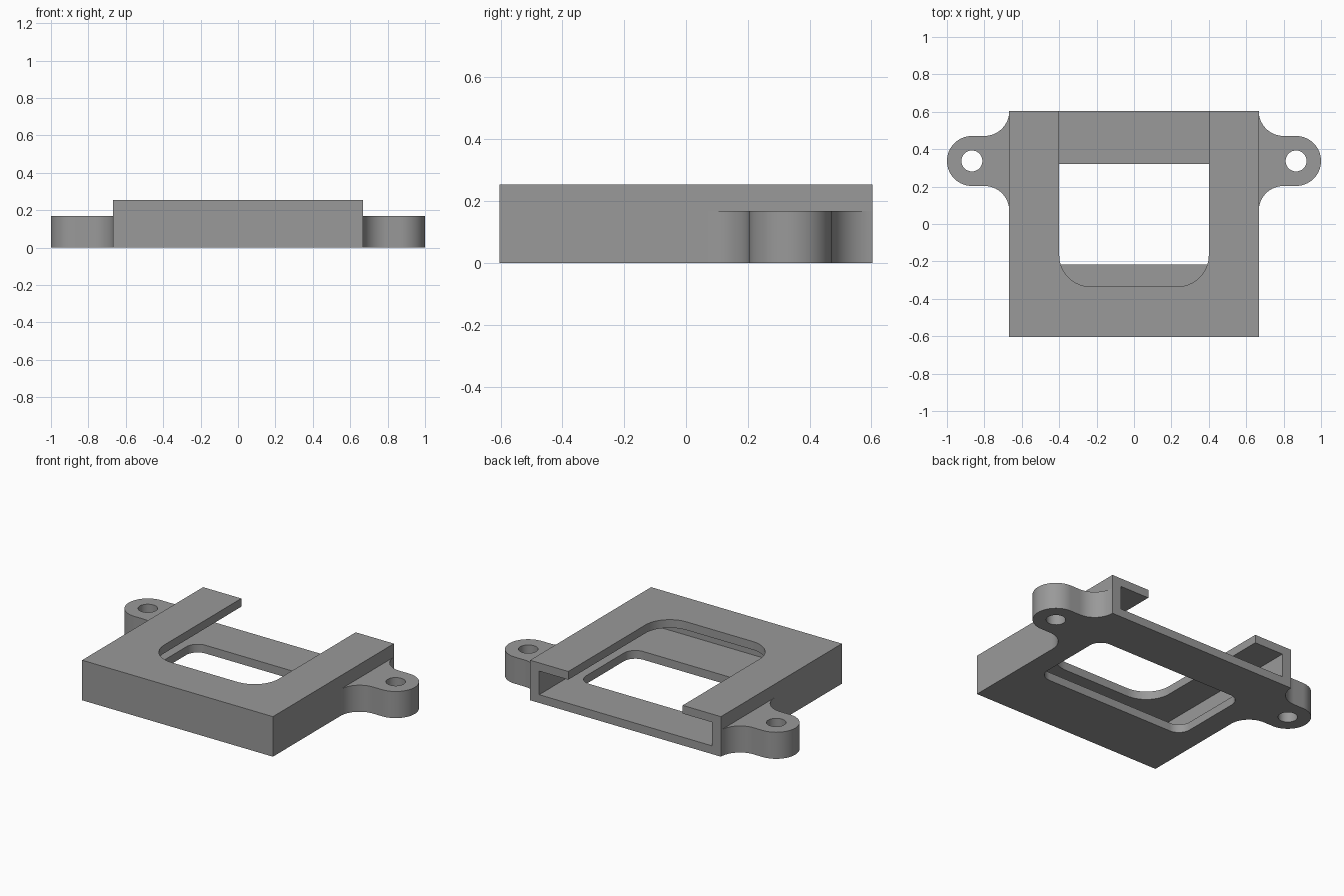
import bpy, bmesh, math

if "Cube" in bpy.data.objects:
    bpy.data.objects.remove(bpy.data.objects["Cube"])

grey = bpy.data.materials.new("mid grey")
grey.diffuse_color = (0.32, 0.32, 0.32, 1)
grey.use_nodes = True
grey.node_tree.nodes["Principled BSDF"].inputs["Base Color"].default_value = grey.diffuse_color


def arc(cx, cy, r, a0, a1, n=16):
    """Points on an arc, angles in degrees."""
    return [(cx + r * math.cos(math.radians(a0 + (a1 - a0) * i / n)),
             cy + r * math.sin(math.radians(a0 + (a1 - a0) * i / n))) for i in range(n + 1)]


def prism(name, pts, z0, z1):
    """Extrude an xy outline from z0 to z1."""
    bm = bmesh.new()
    face = bm.faces.new([bm.verts.new((x, y, z0)) for x, y in pts])
    top = bmesh.ops.extrude_face_region(bm, geom=[face])["geom"]
    bmesh.ops.translate(bm, vec=(0, 0, z1 - z0),
                        verts=[v for v in top if isinstance(v, bmesh.types.BMVert)])
    bmesh.ops.recalc_face_normals(bm, faces=bm.faces)
    mesh = bpy.data.meshes.new(name)
    bm.to_mesh(mesh)
    bm.free()
    ob = bpy.data.objects.new(name, mesh)
    bpy.context.collection.objects.link(ob)
    mesh.materials.append(grey)
    return ob


def activate(ob):
    bpy.ops.object.select_all(action='DESELECT')
    ob.select_set(True)
    bpy.context.view_layer.objects.active = ob


def cut(ob, cutter):
    """Subtract the cutter, then discard it."""
    activate(ob)
    mod = ob.modifiers.new("cut", 'BOOLEAN')
    mod.operation, mod.solver, mod.object = 'DIFFERENCE', 'EXACT', cutter
    bpy.ops.object.modifier_apply(modifier=mod.name)
    bpy.data.objects.remove(cutter)


def rect(x, y0, y1):
    return [(-x, y0), (x, y0), (x, y1), (-x, y1)]


W, D, H = 0.667, 0.604, 0.253      # half width, half depth, height
WALL, PLATE = 0.064, 0.052

# Hollow case, open at the back
case = prism("case", rect(W, -D, D), 0, H)
cut(case, prism("cavity", rect(W - WALL, -D + WALL, 1), PLATE, H - PLATE))

# Top window, running out through the back edge
r = 0.17
cut(case, prism("top_window",
                arc(-0.4 + r, -0.335 + r, r, 180, 270) + arc(0.4 - r, -0.335 + r, r, 270, 360)
                + [(0.4, 1), (-0.4, 1)], 0.12, 0.5))

# Rounded floor window
x, y0, y1, r = 0.53, -0.217, 0.32, 0.08
cut(case, prism("floor_window",
                arc(-x + r, y0 + r, r, 180, 270) + arc(x - r, y0 + r, r, 270, 360)
                + arc(x - r, y1 - r, r, 0, 90) + arc(-x + r, y1 - r, r, 90, 180), -0.2, 0.12))

# Screw ears with concave fillets into the side walls
R, CX, CY = 0.1335, 0.8665, 0.337
for side, name in ((1, "right_ear"), (-1, "left_ear")):
    outline = (arc(W + R, CY - 2 * R, R, 180, 90) + arc(CX, CY, R, -90, 90, 32)
               + arc(W + R, CY + 2 * R, R, 270, 180))
    ear = prism(name, [(side * px, py) for px, py in outline], 0, 0.168)
    cut(ear, prism("screw_hole", arc(side * CX, CY, 0.056, 0, 348.75, 31), -0.2, 0.5))

for ob in bpy.context.collection.objects:
    activate(ob)
    bpy.ops.object.shade_smooth_by_angle(angle=math.radians(30))
